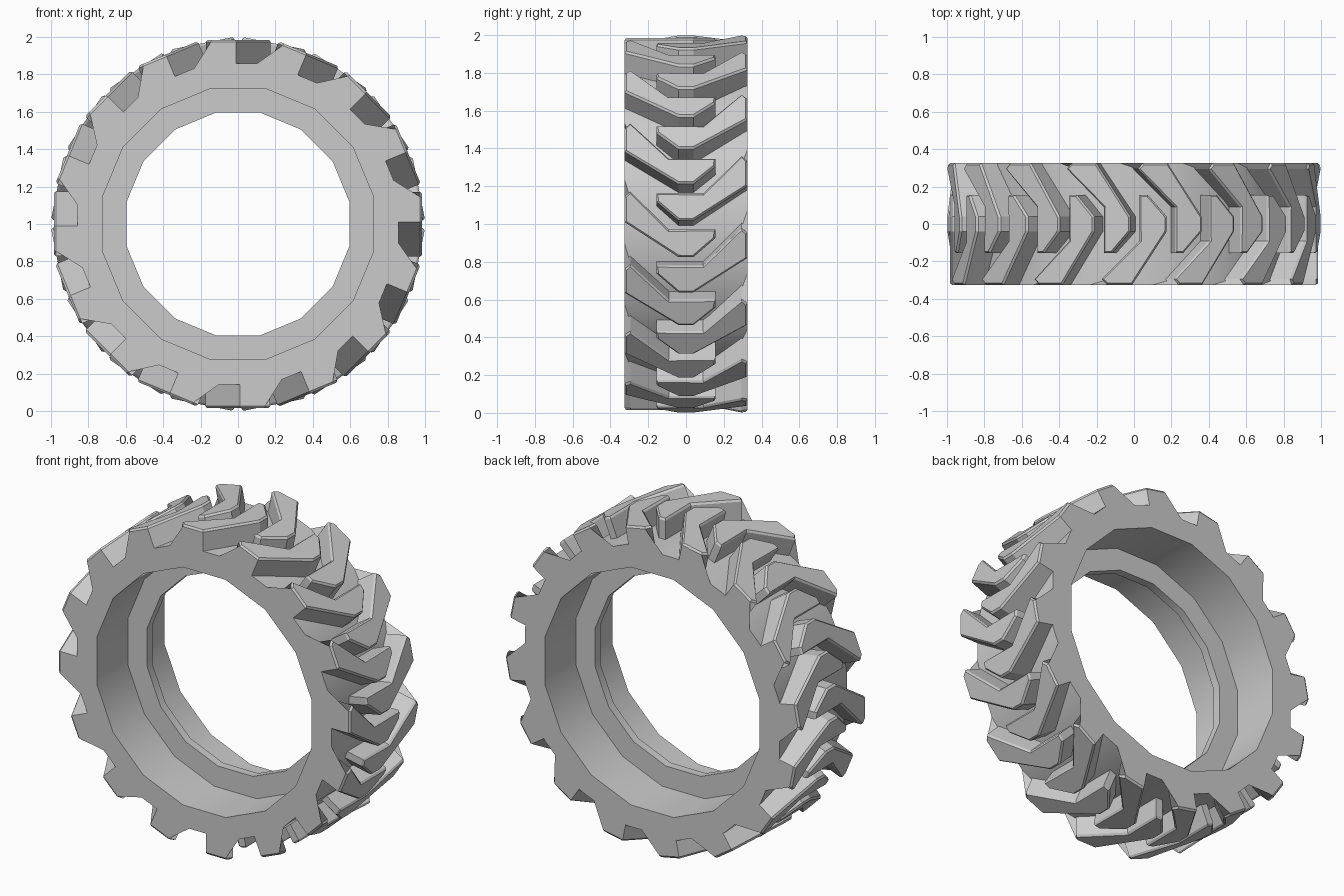
import bpy, bmesh, math

if "Cube" in bpy.data.objects:
    bpy.data.objects.remove(bpy.data.objects["Cube"])

SIDES = 16
CENTRE_Z = 1.0


def finish(bm, name):
    bmesh.ops.recalc_face_normals(bm, faces=bm.faces)
    me = bpy.data.meshes.new(name)
    bm.to_mesh(me)
    bm.free()
    ob = bpy.data.objects.new(name, me)
    bpy.context.collection.objects.link(ob)
    return ob


def place(r, y, t, a):
    """Radial, axial and tangential offsets at angle a around the axle."""
    return (r * math.cos(a) - t * math.sin(a), y,
            CENTRE_Z + r * math.sin(a) + t * math.cos(a))


# Tyre carcass: closed (radius, y) profile revolved in 16 steps, with a thin centre flange
profile = [(0.739, -0.325), (0.875, -0.325), (0.875, 0.325), (0.739, 0.325),
           (0.739, 0.025), (0.607, 0.025), (0.607, -0.025), (0.739, -0.025)]
bm = bmesh.new()
rings = []
for i in range(SIDES):
    a = 2 * math.pi * (i + 0.5) / SIDES
    rings.append([bm.verts.new(place(r, y, 0, a)) for r, y in profile])
for i in range(SIDES):
    p, q = rings[i], rings[(i + 1) % SIDES]
    for k in range(len(profile)):
        n = (k + 1) % len(profile)
        bm.faces.new((p[k], p[n], q[n], q[k]))
body = finish(bm, "tyre_body")
bpy.context.view_layer.objects.active = body
body.select_set(True)
bpy.ops.object.shade_smooth_by_angle(angle=math.radians(30))

# Tread lug outline (y, tangent): angled arm with a hooked end past the centre
outline = [(-0.325, 0.01), (-0.325, 0.145), (-0.295, 0.172), (-0.09, -0.03),
           (0.155, -0.03), (0.155, -0.075), (0.04, -0.175), (-0.04, -0.175)]
# Same outline at the foot, with a sloped buttress at the shoulder
foot = list(outline)
foot[1] = (-0.325, 0.245)


def add_lug(bm, a, side):
    low = [bm.verts.new(place(0.815, y * side, t, a)) for y, t in foot]
    high = [bm.verts.new(place(0.973, y * side, t, a)) for y, t in outline]
    n = len(low)
    for k in range(n):
        m = (k + 1) % n
        bm.faces.new((low[k], low[m], high[m], high[k]))
    bm.faces.new(low[::-1])
    return bm.faces.new(high)


# Two staggered, mirrored rows of lugs
bm = bmesh.new()
caps = []
for i in range(SIDES):
    a = 2 * math.pi * i / SIDES
    caps.append(add_lug(bm, a, 1))
    caps.append(add_lug(bm, a + math.pi / SIDES, -1))
bmesh.ops.recalc_face_normals(bm, faces=bm.faces)
# Small bevel around each lug top
bmesh.ops.inset_region(bm, faces=caps, thickness=0.01, depth=0.012)
finish(bm, "tread_lugs")
